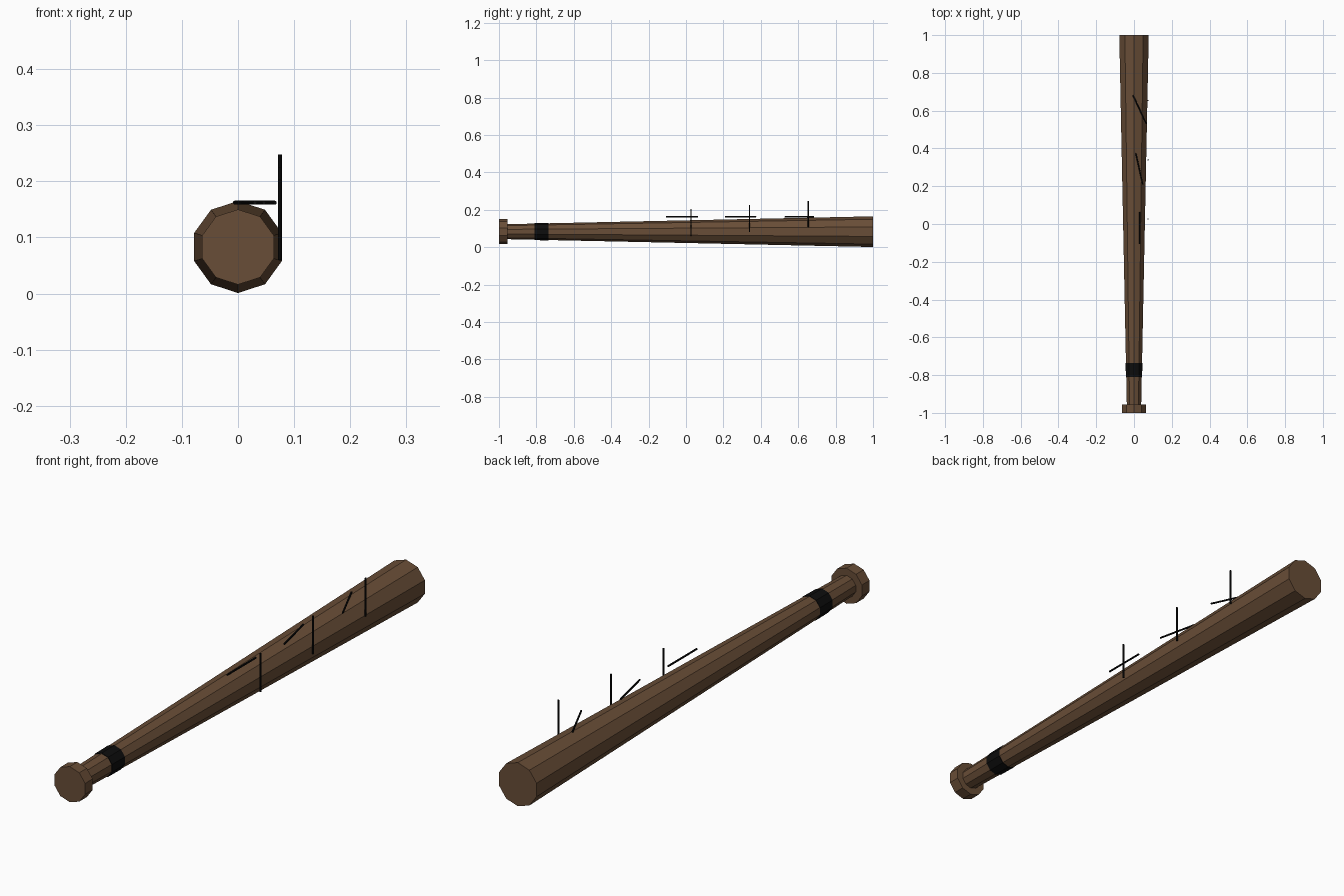
import bpy
import bmesh
import math
from mathutils import Vector

cube = bpy.data.objects.get("Cube")
if cube:
    bpy.data.objects.remove(cube, do_unlink=True)

AXIS_Z = 0.083
SIDES = 10


def make_material(name, color):
    mat = bpy.data.materials.new(name)
    mat.use_nodes = True
    mat.diffuse_color = (*color, 1)
    mat.node_tree.nodes["Principled BSDF"].inputs["Base Color"].default_value = (*color, 1)
    return mat


def add_object(name, bm, mat):
    bmesh.ops.recalc_face_normals(bm, faces=bm.faces)
    mesh = bpy.data.meshes.new(name)
    bm.to_mesh(mesh)
    bm.free()
    mesh.materials.append(mat)
    obj = bpy.data.objects.new(name, mesh)
    bpy.context.collection.objects.link(obj)
    return obj


def turned(name, profile, mat):
    """Faceted solid around the long axis from (y, radius) pairs."""
    bm = bmesh.new()
    rings = []
    for y, r in profile:
        angles = [math.pi / 2 + math.tau * i / SIDES for i in range(SIDES)]
        rings.append([bm.verts.new((r * math.cos(a), y, AXIS_Z + r * math.sin(a)))
                      for a in angles])
    for a, b in zip(rings, rings[1:]):
        for i in range(SIDES):
            j = (i + 1) % SIDES
            bm.faces.new((a[i], a[j], b[j], b[i]))
    bm.faces.new(rings[0])
    bm.faces.new(rings[-1])
    return add_object(name, bm, mat)


def rod(name, start, end, mat, radius=0.0035):
    """Thin straight nail between two points."""
    start, end = Vector(start), Vector(end)
    bm = bmesh.new()
    bmesh.ops.create_cone(bm, cap_ends=True, segments=8, radius1=radius,
                          radius2=radius, depth=(end - start).length)
    obj = add_object(name, bm, mat)
    obj.location = (start + end) / 2
    obj.rotation_euler = (end - start).to_track_quat("Z", "Y").to_euler()
    return obj


wood = make_material("brown wood", (0.14, 0.075, 0.038))
black = make_material("black", (0.004, 0.004, 0.004))

# Bat body with its end knob
turned("bat_body", [(-0.96, 0.040), (1.0, 0.082)], wood)
turned("end_knob", [(-1.0, 0.067), (-0.955, 0.067)], wood)

# Tape around the grip
turned("grip_tape", [(-0.81, 0.0455), (-0.735, 0.0465)], black)

# Upright nails along the left side
for i in range(3):
    y = 0.027 + 0.313 * i
    low = 0.06 + 0.022 * i
    rod(f"upright_nail_{i + 1}", (0.0745, y, low), (0.0745, y, low + 0.144), black)

# Flat nails on top, each turned further from the long axis
for i, x in enumerate((0.030, 0.028, 0.030)):
    y = -0.022 + 0.314 * i
    angle = math.radians(12.5 * i)
    half = Vector((-math.sin(angle), math.cos(angle), 0)) * 0.085
    center = Vector((x, y, 0.162))
    rod(f"flat_nail_{i + 1}", center - half, center + half, black)
